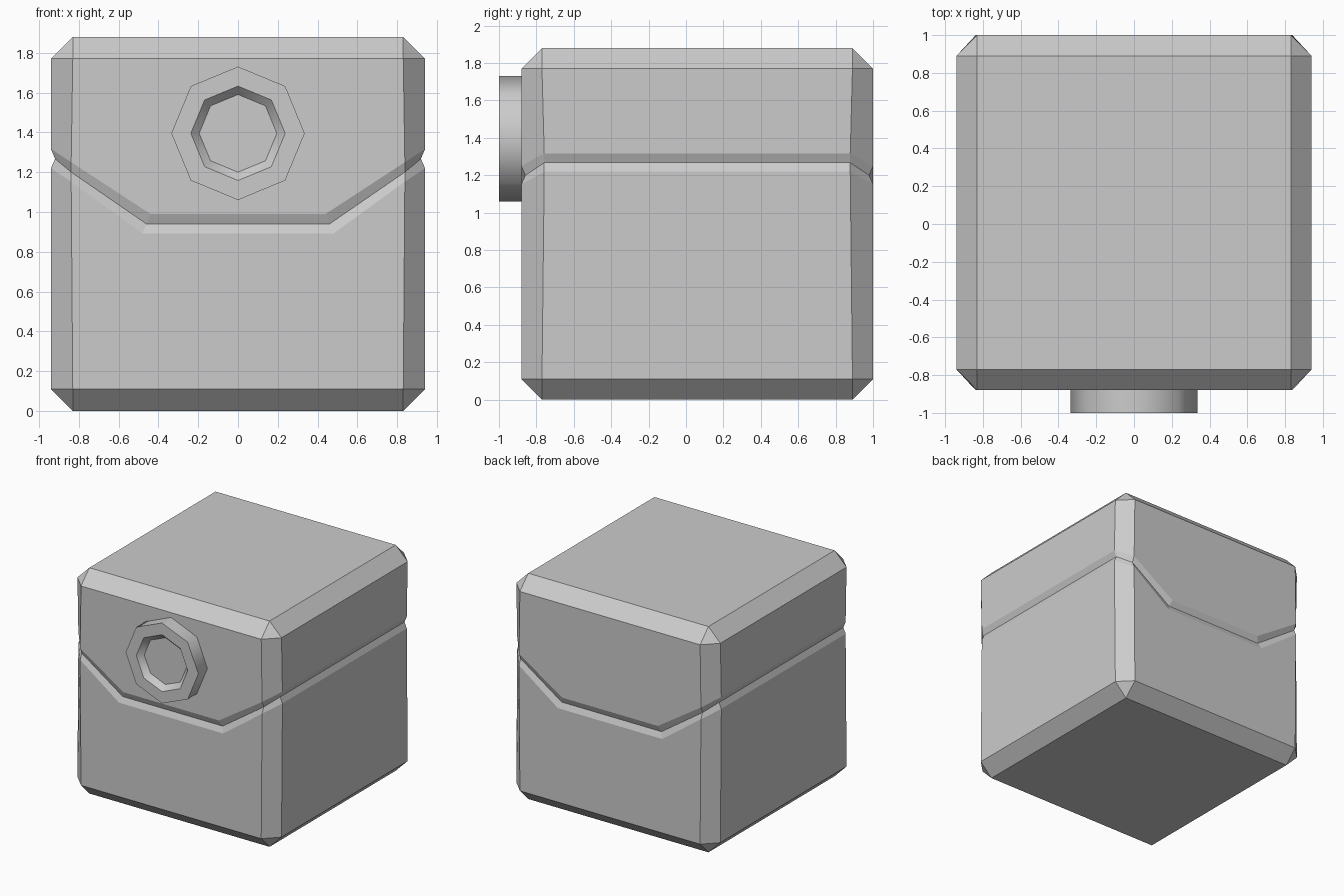
import bpy, bmesh, math

if "Cube" in bpy.data.objects:
    bpy.data.objects.remove(bpy.data.objects["Cube"])

W, FRONT, BACK, H, C = 0.94, -0.88, 1.0, 1.88, 0.11   # half width, depth limits, height, chamfer


def make_object(name, bm):
    bmesh.ops.remove_doubles(bm, verts=bm.verts, dist=1e-4)
    bmesh.ops.recalc_face_normals(bm, faces=bm.faces)
    mesh = bpy.data.meshes.new(name)
    bm.to_mesh(mesh)
    bm.free()
    obj = bpy.data.objects.new(name, mesh)
    bpy.context.collection.objects.link(obj)
    return obj


def loft(rings):
    """Skin closed rings of equal length and cap both ends."""
    bm = bmesh.new()
    loops = [[bm.verts.new(p) for p in ring] for ring in rings]
    n = len(loops[0])
    for a, b in zip(loops, loops[1:]):
        for i in range(n):
            j = (i + 1) % n
            bm.faces.new((a[i], a[j], b[j], b[i]))
    bm.faces.new(loops[0])
    bm.faces.new(loops[-1])
    return bm


def box_ring(zs, dip_x=0.46, corner_x=W - C, side_in=C, inset=0.0, pull=0.0):
    """Chamfered-square ring; zs = heights at dip, face corner and side corner."""
    half_y, mid_y = (BACK - FRONT) / 2, (BACK + FRONT) / 2
    quarter = [(dip_x, half_y - inset - pull, zs[0]),
               (corner_x, half_y - inset - pull, zs[1]),
               (W - inset - pull, half_y - side_in, zs[2])]
    half = [(x, -y, z) for x, y, z in quarter] + [(x, y, z) for x, y, z in reversed(quarter)]
    ring = half + [(-x, y, z) for x, y, z in reversed(half)]
    return [(x, y + mid_y, z) for x, y, z in ring]


# Crate body: chamfered cube with a V groove that dips on front and back
seam = (0.94, 1.20, 1.267)
low = [z - 0.048 for z in seam]
high = [z + 0.05 for z in seam]
mid = dict(corner_x=0.838, side_in=0.122)
make_object("box_body", loft([
    box_ring((0, 0, 0), pull=C),
    box_ring((C, C, C)),
    box_ring(low, dip_x=0.48, **mid),
    box_ring(seam, inset=0.021, **mid),
    box_ring(high, dip_x=0.44, **mid),
    box_ring((H - C,) * 3),
    box_ring((H,) * 3, pull=C),
]))

# Round clasp: octagonal disc with a tapered recess
profile = [(0.335, FRONT + 0.01), (0.335, -1.0), (0.237, -1.0), (0.195, -0.955)]
rings = [[(r * math.cos(k * math.pi / 4), y, 1.395 + r * math.sin(k * math.pi / 4))
          for k in range(8)] for r, y in profile]
clasp = make_object("front_clasp", loft(rings))
bpy.context.view_layer.objects.active = clasp
clasp.select_set(True)
bpy.ops.object.shade_smooth_by_angle(angle=math.radians(46))
